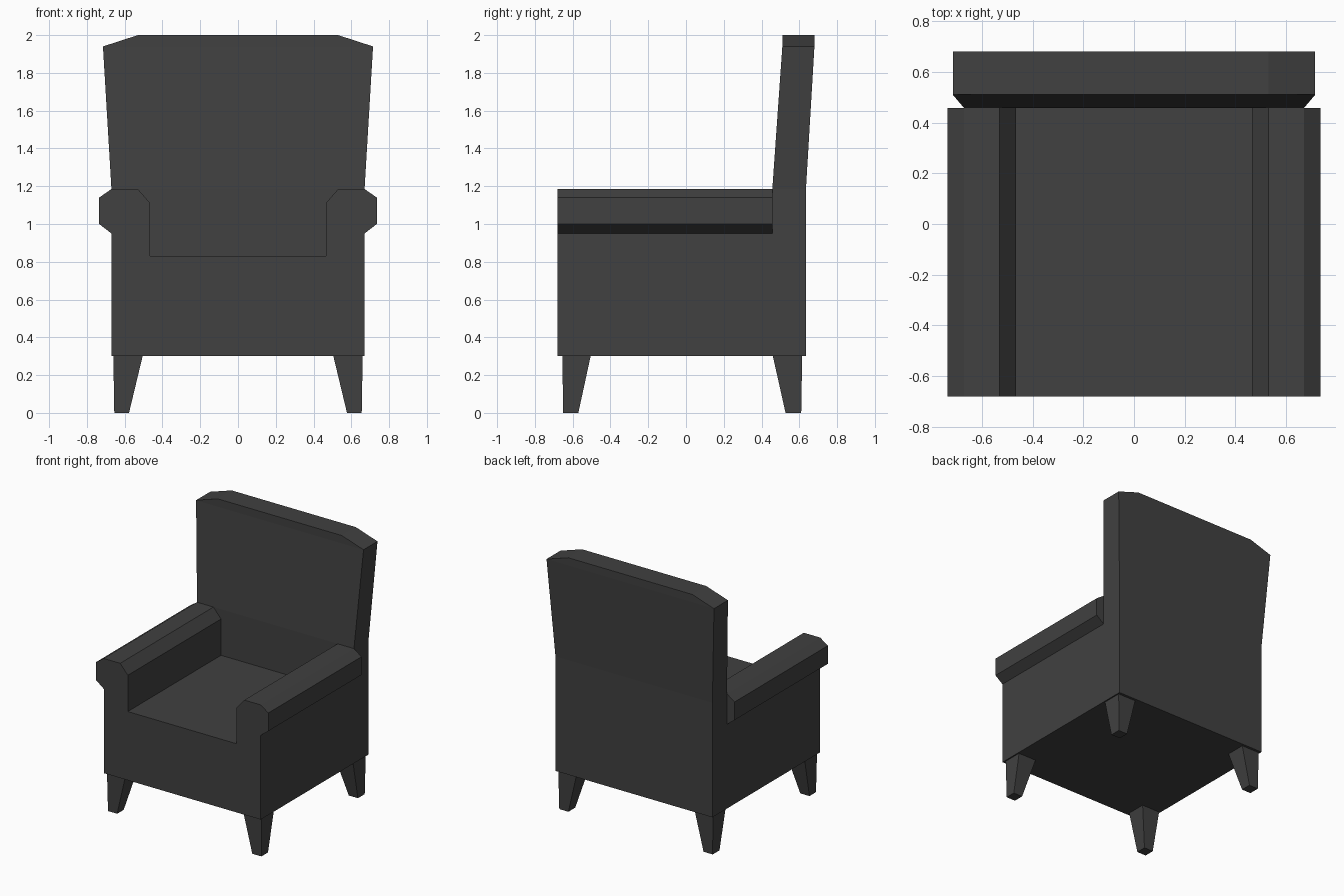
import bpy, bmesh

if "Cube" in bpy.data.objects:
    bpy.data.objects.remove(bpy.data.objects["Cube"])

fabric = bpy.data.materials.new("charcoal fabric")
fabric.diffuse_color = (0.052, 0.052, 0.052, 1)
fabric.use_nodes = True
fabric.node_tree.nodes["Principled BSDF"].inputs["Base Color"].default_value = fabric.diffuse_color


def finish(name, bm):
    bmesh.ops.recalc_face_normals(bm, faces=bm.faces[:])
    mesh = bpy.data.meshes.new(name)
    bm.to_mesh(mesh)
    bm.free()
    mesh.materials.append(fabric)
    obj = bpy.data.objects.new(name, mesh)
    bpy.context.collection.objects.link(obj)
    return obj


def loft(name, rows):
    """Skin stacked rectangles given as (z, x0, x1, y0, y1)."""
    bm = bmesh.new()
    rings = [[bm.verts.new(p) for p in
              ((x0, y0, z), (x1, y0, z), (x1, y1, z), (x0, y1, z))]
             for z, x0, x1, y0, y1 in rows]
    for a, b in zip(rings, rings[1:]):
        for i in range(4):
            j = (i + 1) % 4
            bm.faces.new((a[i], a[j], b[j], b[i]))
    bm.faces.new(rings[0])
    bm.faces.new(rings[-1])
    return finish(name, bm)


# Seat and rolled arms: half a front profile, mirrored and extruded to the back
half = [(0.465, 0.83), (0.465, 1.11), (0.53, 1.185), (0.67, 1.185),
        (0.735, 1.14), (0.735, 1.0), (0.67, 0.95), (0.67, 0.30)]
profile = half + [(-x, z) for x, z in reversed(half)]
bm = bmesh.new()
front = bm.faces.new([bm.verts.new((x, -0.68, z)) for x, z in profile])
back = bmesh.ops.extrude_face_region(bm, geom=[front], use_keep_orig=True)
bmesh.ops.translate(bm, vec=(0, 1.137, 0),
                    verts=[v for v in back["geom"] if isinstance(v, bmesh.types.BMVert)])
finish("seat_and_arms", bm)

# Backrest: upright below the arms, then flaring and leaning back
loft("backrest", [(0.30, -0.67, 0.67, 0.457, 0.635),
                  (1.185, -0.67, 0.67, 0.457, 0.635),
                  (1.94, -0.715, 0.715, 0.51, 0.68),
                  (2.00, -0.53, 0.53, 0.51, 0.68)])

# Tapered legs, nearly straight on their outer sides
for side, s in (("left", -1), ("right", 1)):
    for end, top, foot in (("front", (-0.655, -0.505), (-0.65, -0.57)),
                           ("back", (0.46, 0.615), (0.527, 0.61))):
        loft(f"{end}_{side}_leg", [(0.0, s * 0.577, s * 0.655, *foot),
                                   (0.30, s * 0.505, s * 0.66, *top)])
